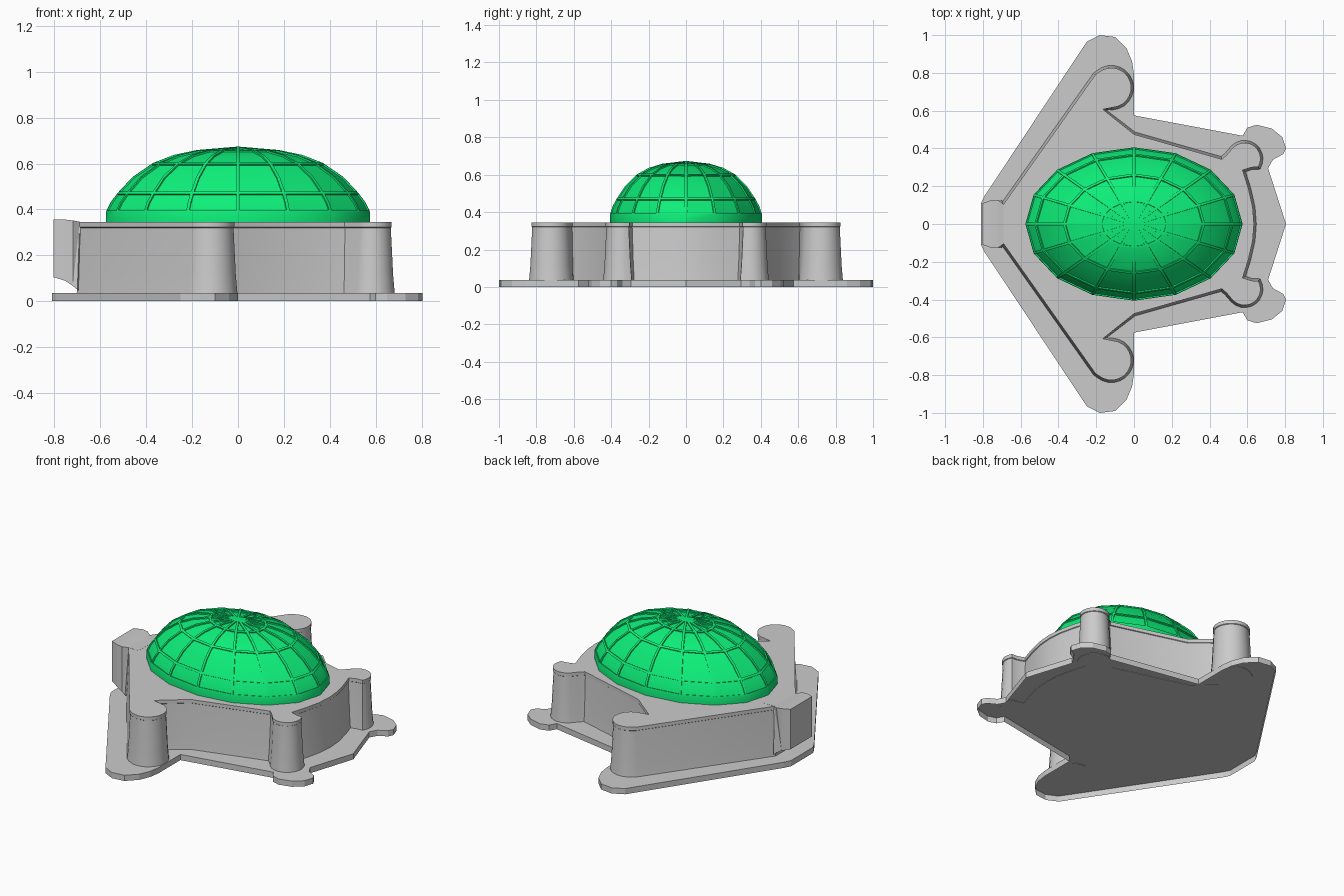
import bpy, bmesh, math
from mathutils import Vector

if "Cube" in bpy.data.objects:
    bpy.data.objects.remove(bpy.data.objects["Cube"])


def finish(name, bm, smooth=None, color=None):
    bmesh.ops.recalc_face_normals(bm, faces=bm.faces)
    me = bpy.data.meshes.new(name)
    bm.to_mesh(me)
    bm.free()
    ob = bpy.data.objects.new(name, me)
    bpy.context.collection.objects.link(ob)
    if color:
        mat = bpy.data.materials.new(name)
        mat.diffuse_color = color
        mat.use_nodes = True
        mat.node_tree.nodes["Principled BSDF"].inputs["Base Color"].default_value = mat.diffuse_color
        me.materials.append(mat)
    if smooth:
        bpy.ops.object.select_all(action='DESELECT')
        ob.select_set(True)
        bpy.context.view_layer.objects.active = ob
        bpy.ops.object.shade_smooth_by_angle(angle=math.radians(smooth))
    return ob


def mirrored(half):
    """Close a half outline (y >= 0) across the x axis."""
    return half + [(x, -y) for x, y in reversed(half) if y > 1e-6]


def arc(cx, cy, r, a0, a1, n):
    return [(cx + r * math.cos(math.radians(a0 + (a1 - a0) * i / n)),
             cy + r * math.sin(math.radians(a0 + (a1 - a0) * i / n))) for i in range(n + 1)]


def offset(pts, d):
    """Move a clockwise outline outwards by d, with limited mitres."""
    out = []
    for i, p in enumerate(pts):
        p = Vector(p)
        a = (p - Vector(pts[i - 1])).normalized()
        b = (Vector(pts[(i + 1) % len(pts)]) - p).normalized()
        n1, n2 = Vector((-a.y, a.x)), Vector((-b.y, b.x))
        m = (n1 + n2) / max(1 + n1.dot(n2), 0.5)
        out.append(p + m * d)
    return out


def loft(bm, rings, caps=(True, True)):
    """Skin a list of vertex-coordinate rings, capping the chosen ends."""
    rows = [[bm.verts.new(c) for c in r] for r in rings]
    n = len(rows[0])
    for r, s in zip(rows, rows[1:]):
        for i in range(n):
            bm.faces.new((r[i], r[(i + 1) % n], s[(i + 1) % n], s[i]))
    ends = [bm.faces.new(row) for row, on in zip((rows[0], rows[-1]), caps) if on]
    if ends:
        bmesh.ops.triangulate(bm, faces=ends)


def stack(name, outline, levels, smooth=None, caps=(True, True)):
    bm = bmesh.new()
    loft(bm, [[(x, y, z) for x, y in offset(outline, d)] for z, d in levels], caps)
    return finish(name, bm, smooth)


# ground plate: thin shell, open underneath, with lobes under each bastion
plate = mirrored([(-0.81, 0.11), (-0.79, 0.15), (-0.25, 0.965), (-0.18, 1.0), (-0.10, 0.99),
                  (-0.04, 0.93), (-0.01, 0.86), (0, 0.79), (0, 0.575), (0.575, 0.467),
                  (0.60, 0.51), (0.65, 0.525), (0.73, 0.505), (0.785, 0.46), (0.805, 0.40),
                  (0.79, 0.37), (0.735, 0.34), (0.71, 0.295), (0.805, 0)])
stack("ground_plate", plate, [(0, 0), (0.036, 0)], caps=(False, True))

# main wall with rounded bastions, tapered and finished by a small rim
wall = mirrored([(-0.69, 0.105), (-0.205, 0.79)]
                + arc(-0.12, 0.722, 0.105, 128, -85, 14)
                + [(-0.165, 0.607), (0, 0.475), (0.465, 0.343), (0.49, 0.365)]
                + arc(0.585, 0.345, 0.085, 135, -30, 10)
                + [(0.62, 0.30), (0.575, 0.285), (0.605, 0.19), (0.628, 0.09), (0.635, 0)])
stack("main_wall", wall, [(0.034, 0.013), (0.115, 0.006), (0.32, -0.004),
                          (0.323, 0.0), (0.345, 0.0)], smooth=35)

# overhanging gate block at the left, pinched where it meets the wall
side = [(-0.62, 0.035), (-0.69, 0.04), (-0.70, 0.05), (-0.72, 0.067), (-0.755, 0.09),
        (-0.805, 0.105), (-0.805, 0.357), (-0.755, 0.356), (-0.72, 0.352), (-0.69, 0.346),
        (-0.62, 0.3455)]


def half_width(x):
    return 0.105 if x > -0.70 else (0.108 if x < -0.79 else 0.127)


bm = bmesh.new()
loft(bm, [[(x, s * half_width(x), z) for x, z in side] for s in (-1, 1)])
finish("gate_block", bm)

# oval dome: 16 sides, curved panels sunk between ribs
N, RX, RY = 16, 0.575, 0.406
profile = [(1.0, 0.343), (1.0, 0.39), (0.965, 0.432), (0.91, 0.473), (0.80, 0.541),
           (0.645, 0.602), (0.49, 0.637), (0.31, 0.659)]
bm = bmesh.new()
rows = [[bm.verts.new((RX * r * math.cos(math.tau * i / N),
                       RY * r * math.sin(math.tau * i / N), z)) for i in range(N)]
        for r, z in profile]
apex = bm.verts.new((0, 0, 0.674))
panels = {}
for k, (lo, hi) in enumerate(zip(rows, rows[1:])):
    for i in range(N):
        j = (i + 1) % N
        f = bm.faces.new((lo[i], lo[j], hi[j], hi[i]))
        if k:
            panels.setdefault(((k - 1) // 2, i), []).append(f)
for i in range(N):
    panels[(3, i)] = [bm.faces.new((rows[-1][i], rows[-1][(i + 1) % N], apex))]
bm.faces.new(list(reversed(rows[0])))
bmesh.ops.recalc_face_normals(bm, faces=bm.faces)
for group in panels.values():
    bmesh.ops.inset_region(bm, faces=group, thickness=0.007, use_even_offset=True)
    bmesh.ops.inset_region(bm, faces=group, thickness=0.001, depth=-0.007)
finish("ribbed_dome", bm, smooth=28, color=(0.004, 0.86, 0.19, 1))
